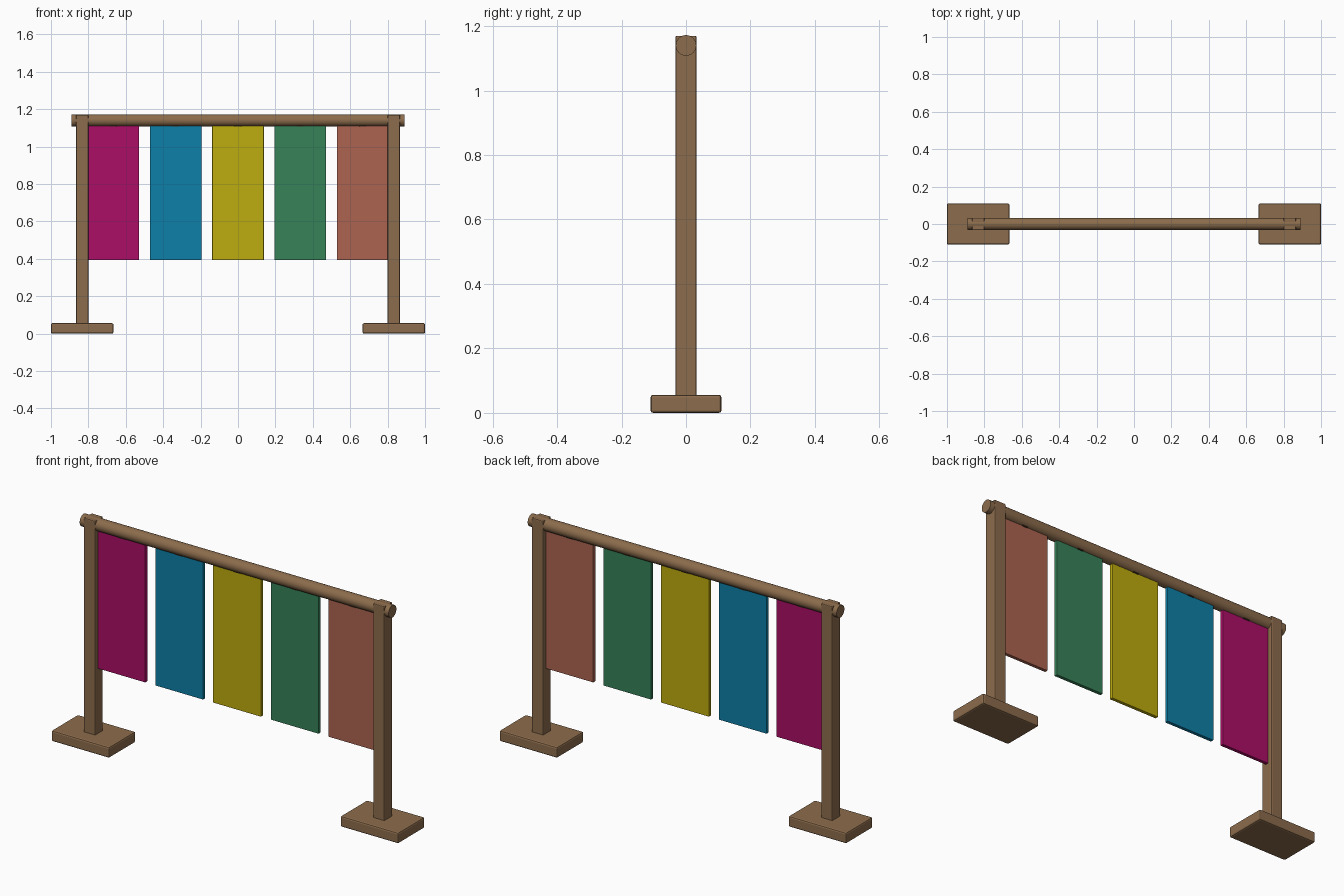
import bpy
from math import radians

if "Cube" in bpy.data.objects:
    bpy.data.objects.remove(bpy.data.objects["Cube"])


def material(name, rgb):
    m = bpy.data.materials.new(name)
    # sRGB to linear
    m.diffuse_color = [((c / 255 + 0.055) / 1.055) ** 2.4 for c in rgb] + [1]
    m.use_nodes = True
    m.node_tree.nodes["Principled BSDF"].inputs["Base Color"].default_value = m.diffuse_color
    return m


def finish(ob, name, mat, bevel):
    ob.name = name
    ob.data.materials.append(mat)
    bpy.ops.object.transform_apply(location=False, rotation=True, scale=True)
    if bevel:
        b = ob.modifiers.new("bevel", 'BEVEL')
        b.width, b.segments = bevel, 2
    return ob


def box(name, x, y, z, mat, bevel=0.0):
    bpy.ops.mesh.primitive_cube_add(size=1, location=[(a + b) / 2 for a, b in (x, y, z)])
    ob = bpy.context.object
    ob.scale = [b - a for a, b in (x, y, z)]
    return finish(ob, name, mat, bevel)


wood = material("wood", (140, 108, 76))
dark = material("dark_wood", (70, 54, 38))

# feet and posts
for s, side in ((-1, "left"), (1, "right")):
    c = s * 0.833
    box(side + "_foot", (c - 0.167, c + 0.167), (-0.11, 0.11), (0, 0.056), wood, 0.008)
    box(side + "_post", (c - 0.033, c + 0.033), (-0.033, 0.033), (0.04, 1.17), wood, 0.005)

# top rail
bpy.ops.mesh.primitive_cylinder_add(vertices=32, radius=0.032, depth=1.78,
                                    location=(0, 0, 1.14), rotation=(0, radians(90), 0))
rail = finish(bpy.context.object, "top_rail", wood, 0)
bpy.ops.object.shade_smooth_by_angle(angle=radians(40))

# hanging panels with small clips tucked under the rail
colours = (("magenta", (172, 14, 103)), ("blue", (14, 128, 168)), ("yellow", (190, 172, 14)),
           ("green", (54, 130, 88)), ("terracotta", (172, 100, 80)))
for i, (name, rgb) in enumerate(colours):
    c = (i - 2) * 0.333
    box(name + "_panel", (c - 0.138, c + 0.138), (-0.009, 0.009), (0.393, 1.115),
        material(name, rgb), 0.002)
    box(name + "_clip", (c - 0.018, c + 0.018), (-0.014, 0.014), (1.107, 1.135), dark, 0.002)
